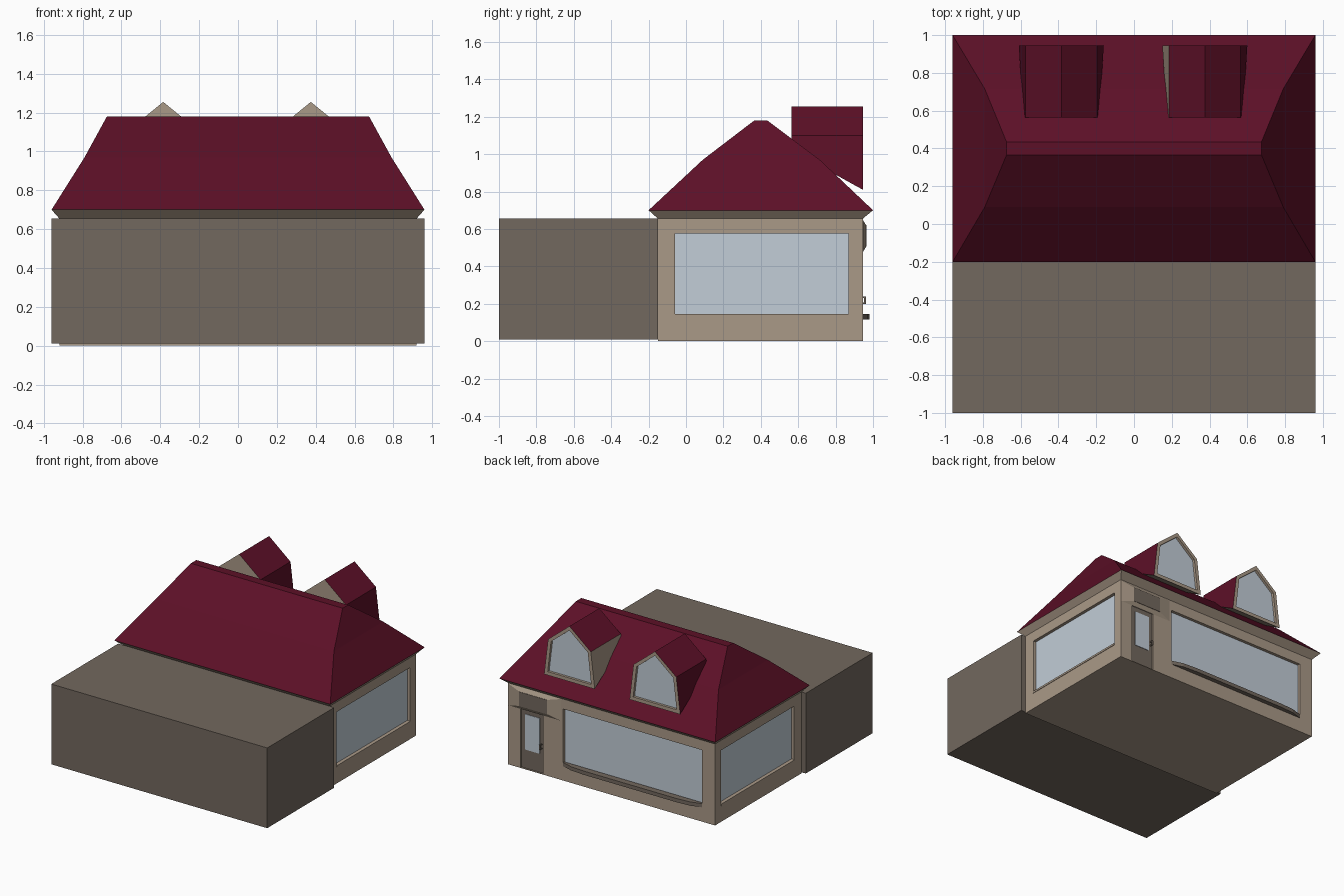
import bpy
import bmesh
from mathutils import Vector

cube = bpy.data.objects.get("Cube")
if cube:
    bpy.data.objects.remove(cube, do_unlink=True)


def material(name, rgb):
    m = bpy.data.materials.new(name)
    m.use_nodes = True
    m.diffuse_color = (*rgb, 1)
    bsdf = m.node_tree.nodes["Principled BSDF"]
    bsdf.inputs["Base Color"].default_value = (*rgb, 1)
    bsdf.inputs["Roughness"].default_value = 0.8
    return m


WALL = material("beige plaster", (0.40, 0.32, 0.245))
TAUPE = material("taupe", (0.17, 0.138, 0.112))
ROOF = material("burgundy tile", (0.107, 0.005, 0.02))
GLASS = material("pale glass", (0.54, 0.61, 0.68))


def loft(name, rings, mats, caps=(True, True), rule=None):
    """Join rings of equal point count; rule(face) may choose a material index."""
    bm = bmesh.new()
    loops = [[bm.verts.new(p) for p in ring] for ring in rings]
    n = len(loops[0])
    for a, b in zip(loops, loops[1:]):
        for i in range(n):
            j = (i + 1) % n
            bm.faces.new((a[i], a[j], b[j], b[i]))
    if caps[0]:
        bm.faces.new(loops[0][::-1])
    if caps[1]:
        bm.faces.new(loops[-1])
    bmesh.ops.recalc_face_normals(bm, faces=bm.faces)
    if rule:
        for f in bm.faces:
            f.material_index = rule(f)
    me = bpy.data.meshes.new(name)
    bm.to_mesh(me)
    bm.free()
    for m in mats:
        me.materials.append(m)
    ob = bpy.data.objects.new(name, me)
    bpy.context.collection.objects.link(ob)
    return ob


def rect(x0, x1, y0, y1, z):
    return [(x0, y0, z), (x1, y0, z), (x1, y1, z), (x0, y1, z)]


def upright(x0, x1, z0, z1, y):
    return [(x0, y, z0), (x1, y, z0), (x1, y, z1), (x0, y, z1)]


def box(name, x, y, z, mat):
    return loft(name, [rect(*x, *y, z[0]), rect(*x, *y, z[1])], [mat])


def cut(ob, cutters):
    """Carve recesses out of a part, then remove the cutters."""
    for c in cutters:
        c.hide_render = True
        mod = ob.modifiers.new("recess", 'BOOLEAN')
        mod.operation = 'DIFFERENCE'
        mod.solver = 'EXACT'
        mod.object = c
    bpy.context.view_layer.update()
    dg = bpy.context.evaluated_depsgraph_get()
    me = bpy.data.meshes.new_from_object(ob.evaluated_get(dg))
    ob.modifiers.clear()
    ob.data = me
    for c in cutters:
        bpy.data.objects.remove(c, do_unlink=True)


# Plain front block and shop body with recessed openings
WX, Y0, Y1, TOP = 0.92, -0.15, 0.945, 0.655
DEPTH = 0.03
box("front_block", (-0.96, 0.96), (-1.0, Y0), (0.01, TOP), TAUPE)
body = box("shop_body", (-WX, WX), (Y0, Y1), (0, TOP), WALL)
shop_x, side_y, win_z = (-0.805, 0.43), (-0.06, 0.87), (0.135, 0.575)
door_x, door_z = (0.61, 0.81), (0.005, 0.485)
cutters = [box("shop_cutter", shop_x, (Y1 - DEPTH, 1.1), win_z, WALL),
           box("door_cutter", door_x, (Y1 - 0.02, 1.1), door_z, WALL)]
for s in (-1, 1):
    xs = sorted((s * (WX - DEPTH), s * 1.1))
    cutters.append(box("side_cutter", xs, side_y, win_z, WALL))
cut(body, cutters)

# Window panes and side sills
box("shop_window", shop_x, (Y1 - DEPTH, Y1 - DEPTH + 0.006), win_z, GLASS)
for s, side in ((-1, "right"), (1, "left")):
    xs = sorted((s * (WX - DEPTH), s * (WX - DEPTH + 0.006)))
    box(side + "_window", xs, side_y, win_z, GLASS)
    xs = sorted((s * (WX - DEPTH), s * (WX + 0.004)))
    box(side + "_sill", xs, side_y, (0.13, 0.145), WALL)

# Bowed shelf under the shop window
plan = [(0.43, 0.93), (0.43, 0.945), (0.34, 0.972), (0.22, 0.98),
        (-0.60, 0.98), (-0.715, 0.972), (-0.805, 0.945), (-0.805, 0.93)]
loft("shop_sill", [[(x, y, z) for x, y in plan] for z in (0.115, 0.145)], [TAUPE])

# Door with pane and pull handle
box("door", door_x, (Y1 - 0.02, Y1 - 0.01), door_z, TAUPE)
box("door_pane", (0.645, 0.775), (Y1 - 0.012, Y1 - 0.006), (0.155, 0.44), GLASS)
for z in (0.2, 0.232):
    box("handle_post", (0.622, 0.63), (Y1 - 0.012, 0.96), (z, z + 0.008), TAUPE)
box("handle_grip", (0.62, 0.632), (0.953, 0.962), (0.2, 0.24), TAUPE)

# Sloped surround above the door with a plain dark plate
loft("door_hood", [upright(0.45, 0.918, 0.475, 0.65, Y1 - 0.005),
                   upright(0.45, 0.918, 0.475, 0.65, Y1),
                   upright(0.56, 0.81, 0.505, 0.62, 0.963)], [WALL])
box("hood_plate", (0.56, 0.81), (0.961, 0.966), (0.505, 0.62), TAUPE)

# Flared eaves and two-pitch hipped roof
loft("eaves", [rect(-WX, WX, Y0, Y1, TOP), rect(-0.96, 0.96, -0.2, 1.0, 0.70)],
     [WALL], caps=(True, False))
loft("roof", [rect(-0.96, 0.96, -0.2, 1.0, 0.70),
              rect(-0.79, 0.79, 0.09, 0.715, 0.97),
              rect(-0.675, 0.675, 0.365, 0.435, 1.18)], [ROOF], caps=(False, True))


# Dormers: five-sided prism with a recessed gable window
def gable(cx, y, bottom, half):
    return [(cx - half, y, bottom), (cx + half, y, bottom), (cx + 0.19, y, 1.10),
            (cx, y, 1.255), (cx - 0.19, y, 1.10)]


def shrink(ring, k, y):
    c = sum((Vector(p) for p in ring), Vector()) / len(ring)
    return [(c.x + (p[0] - c.x) * k, y, c.z + (p[2] - c.z) * k) for p in ring]


for cx, side in ((-0.385, "right"), (0.375, "left")):
    def colour(f, plain_side=(cx > 0)):
        n = f.normal
        if abs(n.y) > 0.9 or n.z < -0.3:
            return 1
        if plain_side and n.x < -0.9:
            return 1
        return 0

    face = gable(cx, Y1, 0.81, 0.225)
    dormer = loft(side + "_dormer", [gable(cx, 0.565, 1.02, 0.20), face],
                  [ROOF, WALL], caps=(True, False), rule=colour)
    opening = shrink(face, 0.86, Y1)
    inner = shrink(face, 0.86, Y1 - 0.02)
    loft(side + "_dormer_frame", [face, opening, inner], [WALL], caps=(False, False))
    loft(side + "_dormer_window", [shrink(face, 0.87, Y1 - 0.024), inner], [GLASS])
